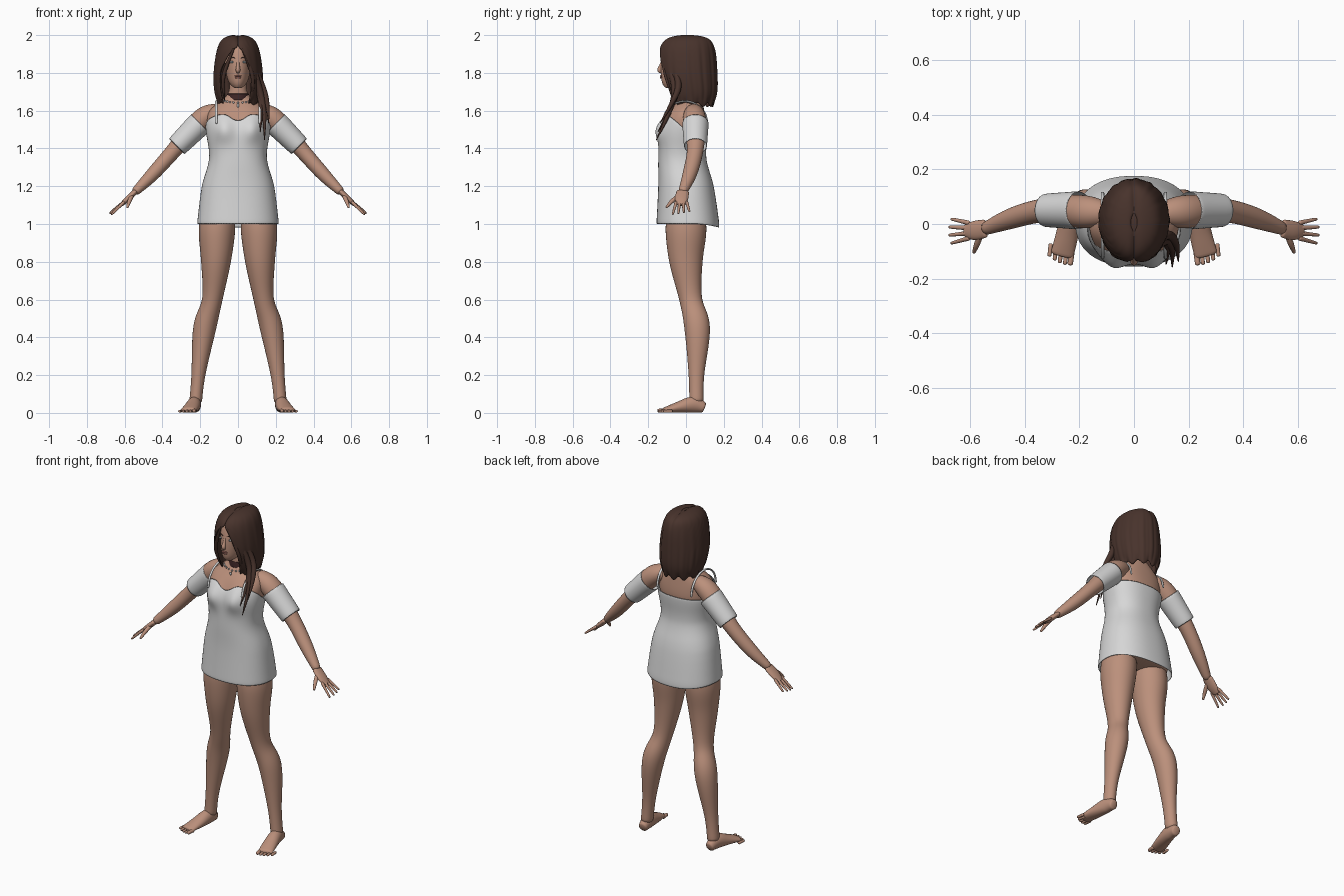
import bpy, bmesh
from math import sin, cos, pi, exp, radians, copysign
from mathutils import Vector

cube = bpy.data.objects.get("Cube")
if cube:
    bpy.data.objects.remove(cube)


def material(name, red, green, blue):
    mat = bpy.data.materials.new(name)
    mat.use_nodes = True
    mat.diffuse_color = (red, green, blue, 1)
    shader = mat.node_tree.nodes["Principled BSDF"]
    shader.inputs["Base Color"].default_value = (red, green, blue, 1)
    shader.inputs["Roughness"].default_value = 0.7
    return mat


SKIN = material("skin", .5, .28, .2)
HAIR = material("dark_brown_hair", .065, .033, .025)
CLOTH = material("white_cloth", .68, .68, .68)
BAND = material("dark_band", .05, .02, .02)
LIPS = material("lips", .36, .15, .12)
EYE = material("eye_white", .55, .56, .56)
IRIS = material("grey_iris", .12, .16, .18)


def spline(keys, steps=4):
    """Smooth curve through key tuples of any length."""
    keys = [Vector(key) for key in keys]
    curve = []
    for i in range(len(keys) - 1):
        start, end = keys[i], keys[i + 1]
        leave = (end - keys[max(i - 1, 0)]) / 2
        arrive = (keys[min(i + 2, len(keys) - 1)] - start) / 2
        for step in range(steps):
            t = step / steps
            ease = t * t * (3 - 2 * t)
            curve.append(start.lerp(end, ease) + leave * t * (1 - t) ** 2 - arrive * t * t * (1 - t))
    return curve + [keys[-1]]


def lookup(curve, height):
    """Row of a rising profile at the given height."""
    height = min(max(height, curve[0][0]), curve[-1][0])
    for low, high in zip(curve, curve[1:]):
        if height <= high[0]:
            return low.lerp(high, (height - low[0]) / (high[0] - low[0]))


def surface(name, rows, mat, closed=True, caps=True, thick=0):
    """Skin a list of point rows into one smooth surface."""
    bm = bmesh.new()
    verts = [[bm.verts.new(point) for point in row] for row in rows]
    count = len(rows[0])
    for lower, upper in zip(verts, verts[1:]):
        for i in range(count if closed else count - 1):
            j = (i + 1) % count
            bm.faces.new((lower[i], lower[j], upper[j], upper[i]))
    if caps:
        bm.faces.new(verts[0])
        bm.faces.new(verts[-1])
    bmesh.ops.recalc_face_normals(bm, faces=bm.faces)
    mesh = bpy.data.meshes.new(name)
    bm.to_mesh(mesh)
    bm.free()
    mesh.materials.append(mat)
    mesh.shade_smooth()
    ob = bpy.data.objects.new(name, mesh)
    bpy.context.collection.objects.link(ob)
    if thick:
        shell = ob.modifiers.new("Thickness", "SOLIDIFY")
        shell.thickness, shell.offset = thick, 0
    smooth = ob.modifiers.new("Smooth", "SUBSURF")
    smooth.levels = smooth.render_levels = 1


def tube(name, keys, mat, side=1, flat=1, ref=(0, 1, 0), sides=12, **options):
    """Sweep an ellipse along keys (x, y, z, radius); flat scales it along ref."""
    path = spline(keys)
    points = [Vector((p[0] * side, p[1], p[2])) for p in path]
    rows = []
    for i, point in enumerate(points):
        along = (points[min(i + 1, len(points) - 1)] - points[max(i - 1, 0)]).normalized()
        depth = Vector(ref)
        depth = (depth - along * depth.dot(along)).normalized()
        width = depth.cross(along)
        radius = path[i][3]
        tall = path[i][4] if len(path[i]) > 4 else radius * flat
        rows.append([point + width * radius * cos(a) + depth * tall * sin(a) for a in circle(sides)])
    surface(name, rows, mat, **options)


def circle(count):
    return [i * 2 * pi / count for i in range(count)]


def oval(angle, width, front, back, wave=1):
    """Point on a horizontal oval; angle zero faces the front."""
    middle, depth = (front + back) / 2, (back - front) / 2
    return width * wave * sin(angle), middle - depth * wave * cos(angle)


def ball(name, location, scale, mat):
    bpy.ops.mesh.primitive_uv_sphere_add(segments=16, ring_count=10, radius=1, location=location)
    ob = bpy.context.object
    ob.name, ob.scale = name, scale
    ob.data.materials.append(mat)
    ob.data.shade_smooth()


# Profiles: height, half width, front, back
BODY = spline([(1, .21, -.15, .17), (1.2, .185, -.14, .14), (1.35, .145, -.14, .1), (1.5, .165, -.13, .11),
               (1.6, .16, -.09, .1), (1.66, .08, -.04, .09), (1.7, .05, -.04, .07)])
HEAD = spline([(1.72, .02, -.11, -.06), (1.76, .054, -.13, .05), (1.87, .072, -.13, .1),
               (1.95, .06, -.1, .09), (1.97, .01, -.02, .03)])
HAIRCUT = spline([(2, .01, -.02, .03), (1.98, .075, -.1, .12), (1.92, .108, -.14, .15),
                  (1.8, .125, -.14, .16), (1.7, .12, -.11, .16), (1.63, .1, -.08, .14)], 3)
ROUND = circle(48)


def body_point(angle, height, offset=0):
    """Slightly boxy body section with the bust added."""
    width, front, back = lookup(BODY, height)[1:]
    boxy = [copysign(abs(v) ** .86, v) for v in (sin(angle), cos(angle))]
    x = (width + offset) * boxy[0]
    y = (front + back) / 2 - ((back - front) / 2 + offset) * boxy[1]
    if cos(angle) > 0:
        y -= .036 * exp(-((abs(x) - .075) / .05) ** 2 - ((height - 1.5) / .06) ** 2)
    return x, y, height


def hem(angle):
    return 1 - .02 * max(0, -cos(angle)) ** 2


def neckline(angle):
    front = max(0, cos(angle))
    dip = exp(-(sin(angle) / .22) ** 2) if front else 0
    return 1.505 + .085 * front ** .7 - .045 * dip


# Torso, neck and head
levels = [1.01 + i * .03 for i in range(26)]
surface("torso", [[body_point(a, z, -.012 if z < 1.47 else -.004) for a in ROUND] for z in levels], SKIN)
surface("head", [[(*oval(a, *row[1:]), row[0]) for a in ROUND] for row in HEAD], SKIN)
tube("nose", [(0, -.12, 1.88, .006), (0, -.132, 1.84, .009), (0, -.14, 1.815, .013), (0, -.13, 1.803, .008)], SKIN)
ball("upper_lip", (0, -.131, 1.783), (.02, .007, .005), LIPS)
ball("lower_lip", (0, -.131, 1.775), (.017, .007, .006), LIPS)

# Dress with dipped back hem and sweetheart neckline
surface("dress", [[body_point(a, hem(a) + (neckline(a) - hem(a)) * t / 20, .005) for a in ROUND]
                  for t in range(21)], CLOTH, caps=False, thick=.004)

# Hair shell, parted in the centre and open around the face
strands = 90
rows = []
for height, *section in HAIRCUT:
    opening = min(1, max(0, 1.945 - height) / .15) ** .6
    right, left = radians(50 * opening), radians(34 * opening)
    row = []
    for i in range(strands):
        angle = left + (2 * pi - left - right) * i / (strands - 1)
        ripple = 1 + min(1, (2 - height) * 10) * (.012 * sin(angle * 17) + .008 * sin(angle * 29))
        x, y = oval(angle, *section, ripple)
        parting = .01 * exp(-(x / .012) ** 2) if height > 1.93 else 0
        ragged = .012 * sin(angle * 11) if height < 1.65 else 0
        row.append((x, y, height - parting + ragged))
    rows.append(row)
surface("hair", rows, HAIR, closed=False, caps=False, thick=.01)
ball("hair_crown", (0, .005, 1.97), (.062, .08, .027), HAIR)

# Loose locks falling over the left shoulder
LOCK = [(.06, -.115, 1.91, .008), (.112, -.06, 1.72, .019), (.138, -.09, 1.59, .014), (.14, -.16, 1.44, .002)]
for i, shift in enumerate((0, -.015, .015)):
    tube(f"shoulder_lock_{i}", [(x + shift * k / 2, y + i * .01, z + i * k * .015, r)
                                for k, (x, y, z, r) in enumerate(LOCK)], HAIR, sides=8)

# Choker and beaded necklace
tube("choker", [(0, .016, 1.655, .06), (0, .016, 1.69, .057)], BAND, sides=24, caps=False, thick=.004)
for i in range(-5, 6):
    ball("necklace_bead", body_point(i * .18, 1.642 + .002 * abs(i), .003), (.005, .004, .006), CLOTH)
ball("necklace_pendant", body_point(0, 1.628, .003), (.006, .004, .011), CLOTH)

for side, tag in ((1, "left"), (-1, "right")):
    # Face details
    ball(f"{tag}_eye", (side * .03, -.118, 1.857), (.014, .007, .006), EYE)
    ball(f"{tag}_iris", (side * .03, -.1225, 1.857), (.005, .004, .005), IRIS)
    tube(f"{tag}_brow", [(.012, -.128, 1.877, .002), (.032, -.122, 1.883, .003), (.05, -.107, 1.876, .002)],
         HAIR, side, ref=(0, 0, 1), sides=6)
    tube(f"{tag}_face_lock", [(.02, -.135, 1.935, .006), (.078, -.105, 1.78, .012), (.07, -.06, 1.65, .002)],
         HAIR, side, sides=8)

    # Strap arching over the shoulder, and off-shoulder sleeve
    arch = [pi * i / 6 for i in range(7)]
    tube(f"{tag}_strap", [(.115, -.005 - .12 * cos(a), 1.53 + .12 * sin(a), .005) for a in arch],
         CLOTH, side, ref=(1, 0, 0), flat=1.4, sides=8)
    tube(f"{tag}_sleeve", [(.2, .05, 1.535, .066), (.325, .05, 1.41, .057)],
         CLOTH, side, flat=1.05, sides=20, caps=False, thick=.004)

    # Arm and hand
    tube(f"{tag}_arm", [(.1, .04, 1.6, .04), (.19, .045, 1.555, .06), (.33, .05, 1.4, .043),
                        (.45, .02, 1.265, .037), (.55, -.02, 1.165, .022)], SKIN, side, flat=1.05, sides=16)
    tube(f"{tag}_palm", [(.54, -.016, 1.175, .015), (.585, -.024, 1.132, .016), (.62, -.024, 1.1, .01)],
         SKIN, side, flat=2.3)
    for i in range(4):
        spread = i - 1.5
        tip = (.684 - .008 * abs(spread), -.026 + .03 * spread, 1.048 + .005 * i, .006)
        tube(f"{tag}_finger_{i}", [(.6, -.024 + .018 * spread, 1.12, .01), tip], SKIN, side, sides=8)
    tube(f"{tag}_thumb", [(.56, -.035, 1.153, .012), (.575, -.075, 1.12, .012), (.587, -.106, 1.085, .006)],
         SKIN, side, sides=8)

    # Leg
    tube(f"{tag}_leg", [(.105, 0, 1.06, .09), (.112, 0, .96, .098), (.117, 0, .8, .08), (.136, .025, .6, .054),
                        (.177, .06, .45, .062), (.21, .055, .2, .037), (.225, .055, .05, .034)],
         SKIN, side, flat=1.12, sides=20)

    # Foot resting on the ground, and toes
    foot = [(.225, .1, .025, .026), (.23, .04, .036, .044), (.245, -.04, .042, .03), (.265, -.12, .043, .013)]
    tube(f"{tag}_foot", [(x, y, tall, wide, tall) for x, y, wide, tall in foot],
         SKIN, side, ref=(0, 0, 1), sides=16)
    for i in range(5):
        radius = .009 if i else .012
        x, tip = .228 + i * .019, -.152 + .002 * i * i
        tube(f"{tag}_toe_{i}", [(x, tip + .05, radius, radius), (x + .006, tip, radius, radius * .9)],
             SKIN, side, sides=8)
